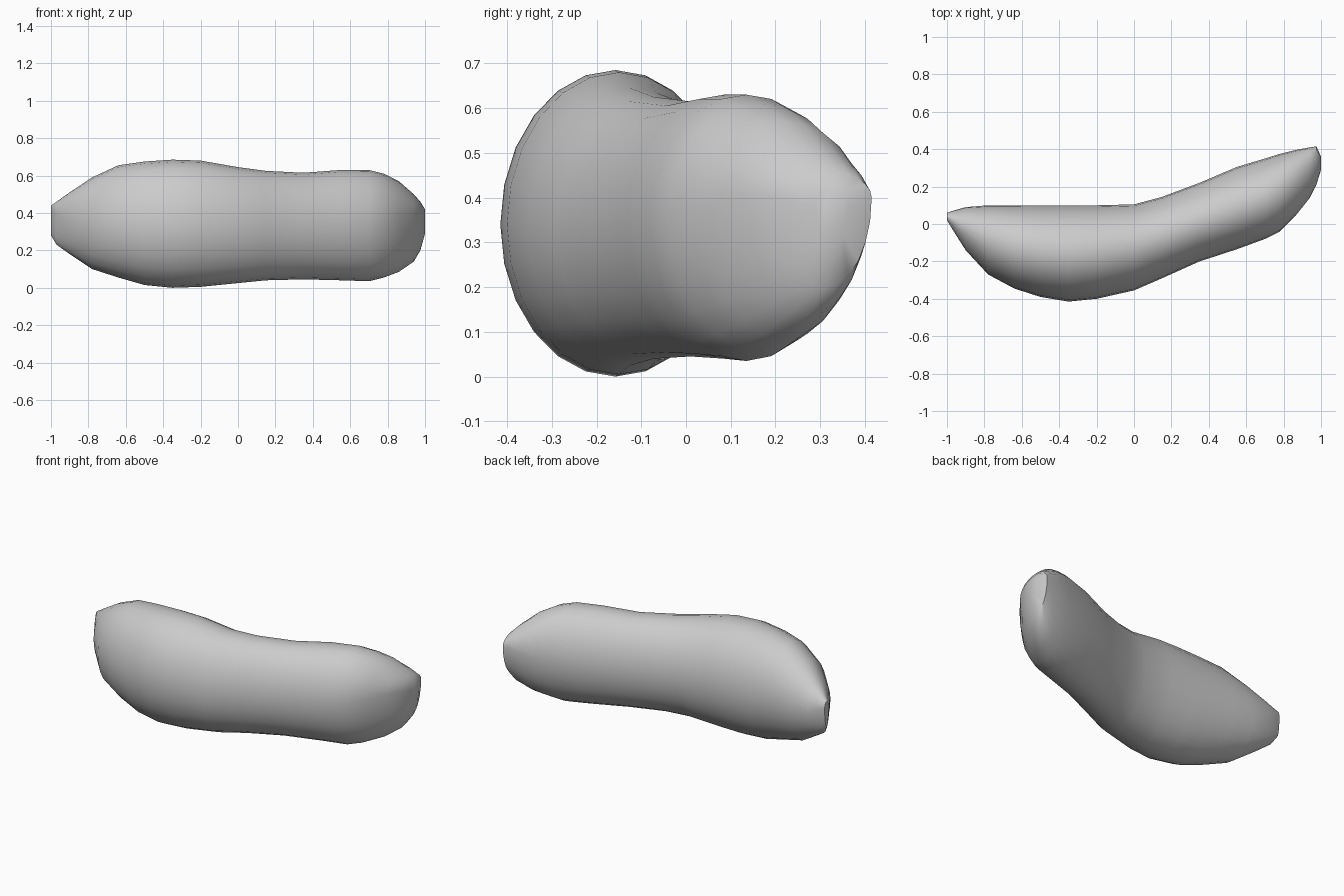
import bpy, bmesh, math

cube = bpy.data.objects.get("Cube")
if cube:
    bpy.data.objects.remove(cube, do_unlink=True)

SIDES = 24

# Cross-sections along the body: x, front y, back y, bottom z, top z, widest z
SECTIONS = [
    (-1.0, .02, .06, .28, .44, .4),
    (-.97, -.03, .07, .23, .46, .39),
    (-.9, -.14, .09, .18, .51, .36),
    (-.78, -.27, .1, .1, .59, .35),
    (-.64, -.345, .1, .055, .655, .35),
    (-.5, -.39, .1, .015, .675, .34),
    (-.35, -.415, .1, 0, .685, .34),
    (-.2, -.4, .1, .005, .68, .34),
    (0, -.355, .105, .025, .645, .33),
    (.15, -.29, .145, .04, .625, .33),
    (.35, -.2, .22, .045, .615, .33),
    (.55, -.135, .305, .04, .63, .34),
    (.7, -.08, .35, .035, .63, .35),
    (.78, -.04, .375, .055, .61, .36),
    (.86, .04, .395, .085, .57, .38),
    (.94, .14, .41, .14, .5, .4),
    (.975, .21, .415, .2, .46, .4),
    (1.0, .29, .36, .29, .42, .38),
]


def make_material(name, color):
    mat = bpy.data.materials.new(name)
    mat.use_nodes = True
    mat.diffuse_color = color
    mat.node_tree.nodes["Principled BSDF"].inputs["Base Color"].default_value = color
    return mat


def add_ring(bm, x, front, back, bottom, top, middle):
    """One rounded cross-section with its own widest height."""
    ring = []
    for i in range(SIDES):
        angle = math.tau * i / SIDES
        rise = math.sin(angle)
        y = (front + back) / 2 + (back - front) / 2 * math.cos(angle)
        z = middle + rise * (top - middle if rise > 0 else middle - bottom)
        ring.append(bm.verts.new((x, y, z)))
    return ring


# Curved, lumpy body lofted through the sections
bm = bmesh.new()
rings = [add_ring(bm, *section) for section in SECTIONS]
for a, b in zip(rings, rings[1:]):
    for i in range(SIDES):
        j = (i + 1) % SIDES
        bm.faces.new((a[i], a[j], b[j], b[i]))

# Blunt ends
bm.faces.new(rings[0])
bm.faces.new(rings[-1])
bmesh.ops.recalc_face_normals(bm, faces=bm.faces)

mesh = bpy.data.meshes.new("curved_body")
bm.to_mesh(mesh)
bm.free()
body = bpy.data.objects.new("curved_body", mesh)
bpy.context.collection.objects.link(body)
mesh.materials.append(make_material("plain grey", (.6, .6, .6, 1)))

# Smooth skin with creased tips
bpy.ops.object.select_all(action="DESELECT")
body.select_set(True)
bpy.context.view_layer.objects.active = body
bpy.ops.object.shade_smooth_by_angle(angle=math.radians(40))
